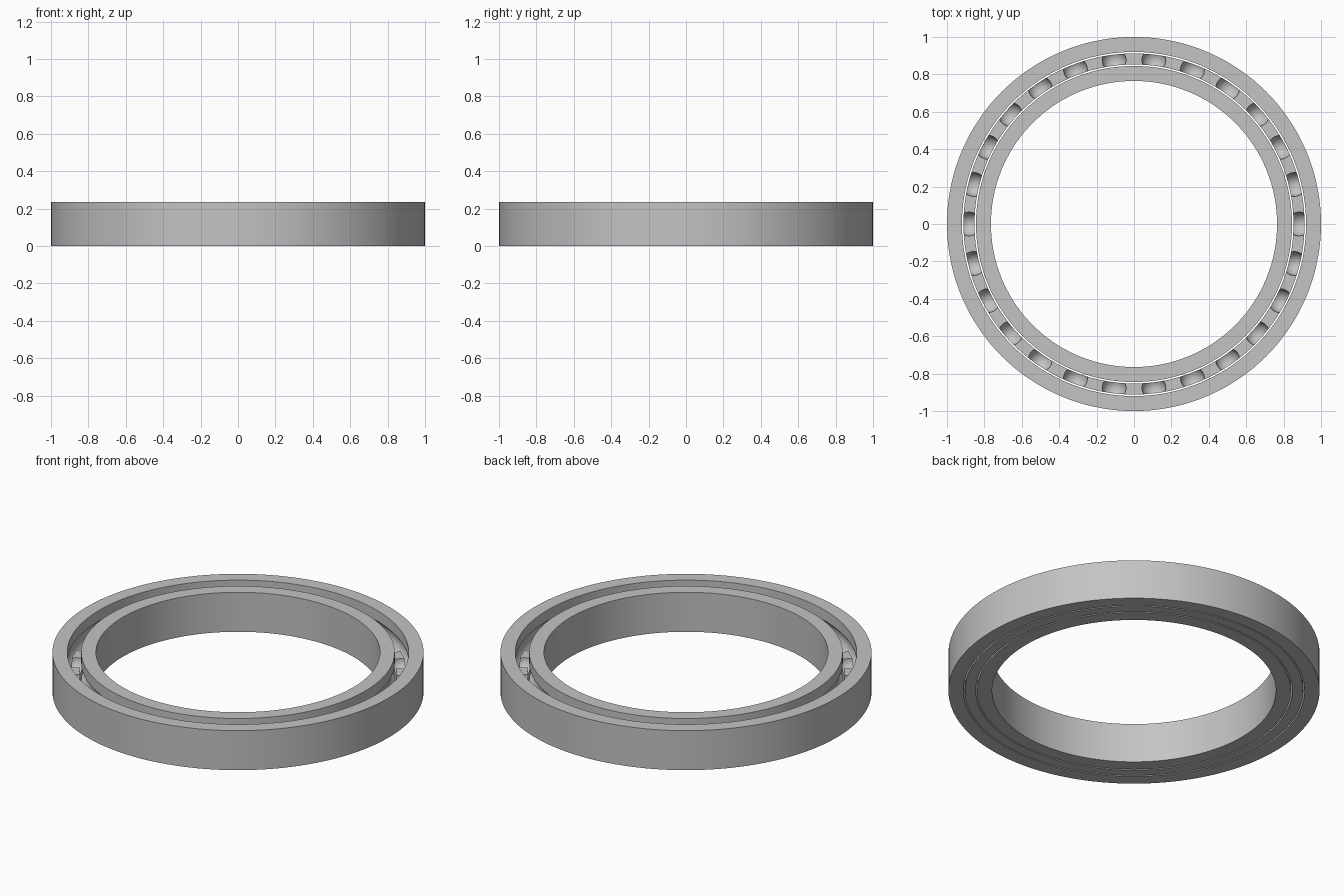
import bpy
import bmesh
from math import sin, cos, pi, acos, radians
from mathutils import Matrix, Vector

if "Cube" in bpy.data.objects:
    bpy.data.objects.remove(bpy.data.objects["Cube"])

HEIGHT = 0.235
BORE, RIM = 0.765, 1.0
PITCH = (BORE + RIM) / 2
MID = HEIGHT / 2
POCKETS = 26
GROOVE = 0.066
SEGMENTS = 144

steel = bpy.data.materials.new("steel grey")
steel.use_nodes = True
steel.diffuse_color = (0.55, 0.55, 0.55, 1)
steel.node_tree.nodes["Principled BSDF"].inputs["Base Color"].default_value = (0.55, 0.55, 0.55, 1)


def make_object(name, bm):
    bmesh.ops.recalc_face_normals(bm, faces=bm.faces)
    mesh = bpy.data.meshes.new(name)
    bm.to_mesh(mesh)
    bm.free()
    mesh.materials.append(steel)
    obj = bpy.data.objects.new(name, mesh)
    bpy.context.collection.objects.link(obj)
    return obj


def smooth(obj):
    bpy.ops.object.select_all(action="DESELECT")
    obj.select_set(True)
    bpy.context.view_layer.objects.active = obj
    bpy.ops.object.shade_smooth_by_angle(angle=radians(30))


def lathe(name, profile):
    """Revolve a closed (radius, height) profile around z."""
    bm = bmesh.new()
    loops = []
    for i in range(SEGMENTS):
        a = 2 * pi * i / SEGMENTS
        loops.append([bm.verts.new((r * cos(a), r * sin(a), z)) for r, z in profile])
    n = len(profile)
    for i in range(SEGMENTS):
        here, there = loops[i], loops[(i + 1) % SEGMENTS]
        for j in range(n):
            k = (j + 1) % n
            bm.faces.new((here[j], there[j], there[k], here[k]))
    return make_object(name, bm)


def race(name, plain_radius, grooved_radius):
    """Square-edged ring with a round ball groove in one wall."""
    side = 1 if grooved_radius > PITCH else -1
    reach = acos(abs(grooved_radius - PITCH) / GROOVE)
    steps = 12
    groove = []
    for i in range(steps + 1):
        a = -reach + 2 * reach * i / steps
        groove.append((PITCH + side * GROOVE * cos(a), MID + GROOVE * sin(a)))
    profile = [(plain_radius, HEIGHT), (plain_radius, 0), (grooved_radius, 0)]
    profile += groove + [(grooved_radius, HEIGHT)]
    smooth(lathe(name, profile))


# Inner and outer rings
race("outer_ring", RIM, 0.92)
race("inner_ring", BORE, 0.845)

# Cage between the rings, open at the top
cage_top = MID + 0.003
cage = lathe("cage", [(0.853, 0), (0.912, 0), (0.912, cage_top), (0.853, cage_top)])

# Round pockets scooped out of the cage
bm = bmesh.new()
for i in range(POCKETS):
    a = 2 * pi * i / POCKETS
    place = Matrix.Translation(Vector((PITCH * cos(a), PITCH * sin(a), MID)))
    bmesh.ops.create_uvsphere(bm, u_segments=32, v_segments=16, radius=0.064,
                              matrix=place @ Matrix.Rotation(a + 0.03, 4, "Z"))
cutter = make_object("pocket_cutter", bm)
cutter.hide_render = True

cut = cage.modifiers.new("pockets", "BOOLEAN")
cut.operation = "DIFFERENCE"
cut.solver = "EXACT"
cut.object = cutter
bpy.context.view_layer.update()
evaluated = cage.evaluated_get(bpy.context.evaluated_depsgraph_get())
cut_mesh = bpy.data.meshes.new_from_object(evaluated)
cage.modifiers.clear()
cage.data = cut_mesh
bpy.data.objects.remove(cutter)
smooth(cage)
